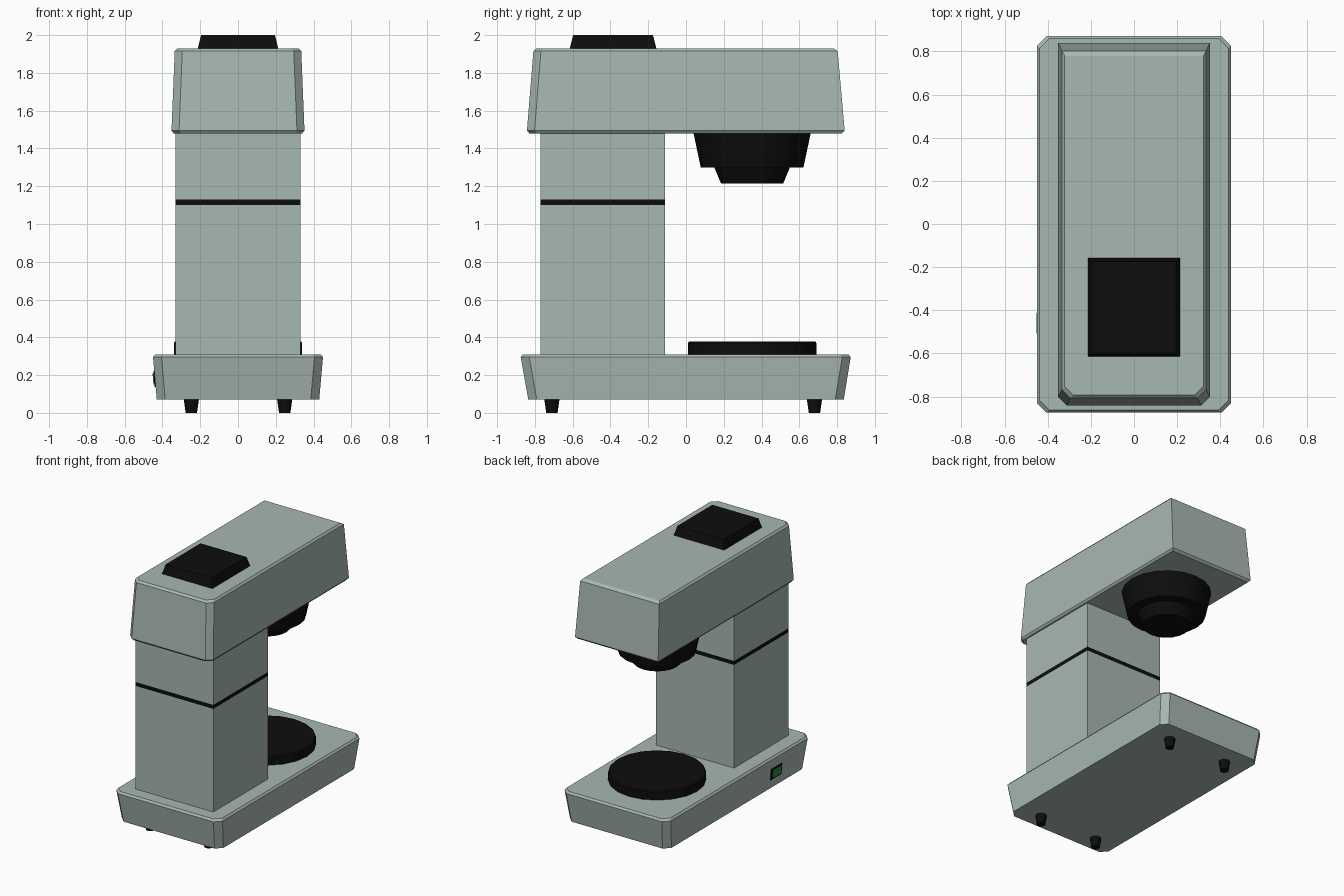
import bpy, bmesh, math
from mathutils import Matrix

if "Cube" in bpy.data.objects:
    bpy.data.objects.remove(bpy.data.objects["Cube"])


def material(name, rgb):
    m = bpy.data.materials.new(name)
    m.diffuse_color = (*rgb, 1)
    m.use_nodes = True
    m.node_tree.nodes["Principled BSDF"].inputs["Base Color"].default_value = m.diffuse_color
    return m


SAGE = material("sage_enamel", (0.39, 0.48, 0.44))
BLACK = material("black_plastic", (0.004, 0.004, 0.004))
GREEN = material("green_switch", (0.02, 0.25, 0.06))


def finish(name, bm, mat, smooth=False):
    bmesh.ops.recalc_face_normals(bm, faces=bm.faces)
    me = bpy.data.meshes.new(name)
    bm.to_mesh(me)
    bm.free()
    me.materials.append(mat)
    ob = bpy.data.objects.new(name, me)
    bpy.context.collection.objects.link(ob)
    if smooth:
        bpy.ops.object.select_all(action='DESELECT')
        ob.select_set(True)
        bpy.context.view_layer.objects.active = ob
        bpy.ops.object.shade_smooth_by_angle(angle=math.radians(30))
    return ob


def corner(x, y, c):
    """One corner of a rectangle, cut off by c when c > 0."""
    sx, sy = math.copysign(c, x), math.copysign(c, y)
    if c == 0:
        return [(x, y)]
    pts = [(x - sx, y), (x, y - sy)]
    return pts if x * y > 0 else pts[::-1]


def skin(bm, loops):
    for a, b in zip(loops, loops[1:]):
        n = len(a)
        for i in range(n):
            j = (i + 1) % n
            bm.faces.new((a[i], a[j], b[j], b[i]))
    bm.faces.new(loops[0][::-1])
    bm.faces.new(loops[-1])


def block(name, mat, rings, front_cut=0, back_cut=0):
    """Stack of rectangles: (z, half width, y front, y back)."""
    bm = bmesh.new()
    loops = []
    for z, hx, y0, y1 in rings:
        # y signs are taken around the ring's own centre
        m, h = (y0 + y1) / 2, (y1 - y0) / 2
        pts = (corner(hx, -h, front_cut)[::1] + corner(hx, h, back_cut)[::-1]
               + corner(-hx, h, back_cut)[::1] + corner(-hx, -h, front_cut)[::-1])
        pts.sort(key=lambda p: math.atan2(p[1], p[0]))
        loops.append([bm.verts.new((x, y + m, z)) for x, y in pts])
    skin(bm, loops)
    return finish(name, bm, mat)


def turned(name, mat, profile, x, y, sides):
    """Round part from a (radius, z) profile."""
    bm = bmesh.new()
    loops = [[bm.verts.new((x + r * math.cos(k * math.tau / sides),
                            y + r * math.sin(k * math.tau / sides), z))
              for k in range(sides)] for r, z in profile]
    skin(bm, loops)
    return finish(name, bm, mat, smooth=True)


def slab(name, mat, loc, size, tilt):
    bm = bmesh.new()
    bmesh.ops.create_cube(bm, size=1)
    bmesh.ops.transform(bm, verts=bm.verts, matrix=Matrix.Translation(loc)
                        @ Matrix.Rotation(tilt, 4, 'Y') @ Matrix.Diagonal((*size, 1)))
    return finish(name, bm, mat)


# base with flared sides and clipped corners
block("base", SAGE, [(0.07, 0.43, -0.835, 0.835), (0.295, 0.45, -0.875, 0.872),
                     (0.31, 0.438, -0.863, 0.860)], 0.045, 0.045)

# water column with dark seam
for name, mat, z0, z1 in (("column_lower", SAGE, 0.31, 1.10),
                          ("column_seam", BLACK, 1.10, 1.13),
                          ("column_upper", SAGE, 1.13, 1.48)):
    block(name, mat, [(z0, 0.33, -0.77, -0.11), (z1, 0.33, -0.77, -0.11)])

# head housing, clipped at the front corners only
block("head", SAGE, [(1.48, 0.34, -0.83, 0.825), (1.495, 0.352, -0.842, 0.84),
                     (1.915, 0.335, -0.808, 0.803), (1.93, 0.322, -0.793, 0.78)], 0.04)

# filler lid
block("lid", BLACK, [(1.93, 0.213, -0.615, -0.157), (2.0, 0.195, -0.598, -0.175)])

# brew basket and hot plate
turned("brew_basket", BLACK, [(0.31, 1.48), (0.272, 1.30), (0.20, 1.30), (0.165, 1.215)],
       0, 0.35, 20)
turned("hot_plate", BLACK, [(0.34, 0.31), (0.34, 0.37), (0.334, 0.378)], 0, 0.35, 20)

# four feet
for sx in (-1, 1):
    for y in (-0.71, 0.68):
        turned("foot", BLACK, [(0.03, 0), (0.04, 0.07)], sx * 0.247, y, 12)

# rocker switch on the left side of the base
TILT = math.atan2(-0.02, 0.225)
slab("switch_frame", BLACK, (-0.439, -0.46, 0.18), (0.012, 0.13, 0.085), TILT)
slab("switch_rocker", GREEN, (-0.444, -0.46, 0.18), (0.012, 0.095, 0.06), TILT)
